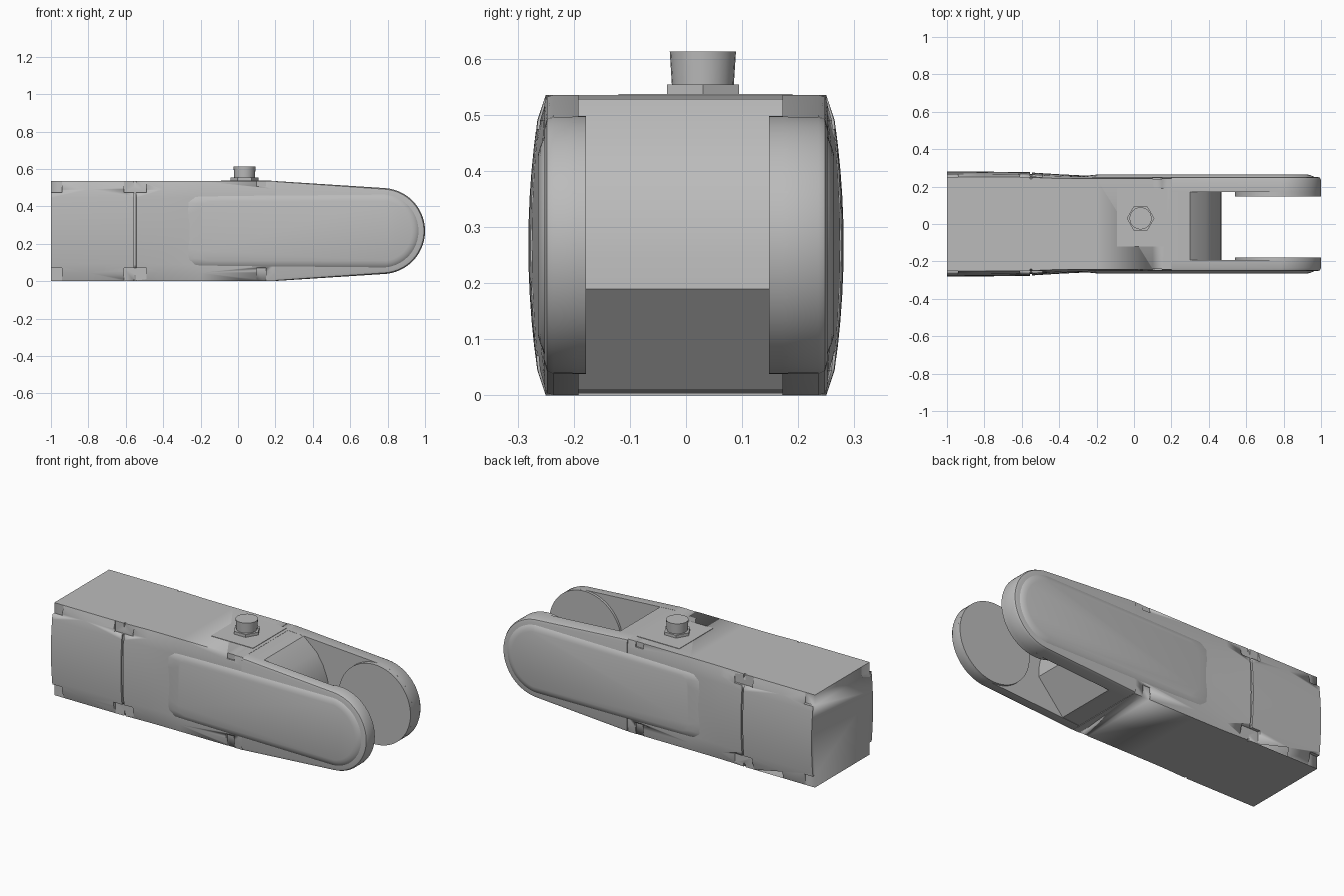
import bpy, bmesh
from math import cos, sin, radians
from mathutils import Matrix

cube = bpy.data.objects.get("Cube")
if cube:
    bpy.data.objects.remove(cube, do_unlink=True)

grey = bpy.data.materials.new("satin grey")
grey.use_nodes = True
grey.diffuse_color = (0.5, 0.5, 0.5, 1)
grey.node_tree.nodes["Principled BSDF"].inputs["Base Color"].default_value = (0.5, 0.5, 0.5, 1)

TOP, MID, BOSS_X, BOSS_R = 0.535, 0.268, 0.77, 0.23


def finish(name, bm, angle=30):
    bmesh.ops.recalc_face_normals(bm, faces=bm.faces[:])
    mesh = bpy.data.meshes.new(name)
    bm.to_mesh(mesh)
    bm.free()
    mesh.materials.append(grey)
    ob = bpy.data.objects.new(name, mesh)
    bpy.context.collection.objects.link(ob)
    bpy.ops.object.select_all(action="DESELECT")
    ob.select_set(True)
    bpy.context.view_layer.objects.active = ob
    bpy.ops.object.shade_smooth_by_angle(angle=radians(angle))
    return ob


def loft(name, rings, angle=30):
    """Skin a list of equal rings and cap both ends."""
    bm = bmesh.new()
    loops = [[bm.verts.new(p) for p in ring] for ring in rings]
    for a, b in zip(loops, loops[1:]):
        for i in range(len(a)):
            j = (i + 1) % len(a)
            bm.faces.new((a[i], a[j], b[j], b[i]))
    bm.faces.new(loops[0])
    bm.faces.new(loops[-1])
    return finish(name, bm, angle)


def box(name, x, y, z):
    bm = bmesh.new()
    bmesh.ops.create_cube(bm, size=1)
    for v in bm.verts:
        v.co = [r[0] if c < 0 else r[1] for c, r in zip(v.co, (x, y, z))]
    return finish(name, bm)


def prism(name, sides, r1, r2, z0, z1, turn=0):
    bm = bmesh.new()
    bmesh.ops.create_cone(bm, cap_ends=True, segments=sides, radius1=r1, radius2=r2, depth=z1 - z0,
                          matrix=Matrix.Translation((0.035, 0.03, (z0 + z1) / 2)) @ Matrix.Rotation(turn, 4, "Z"))
    return finish(name, bm)


def outline(y, r, x0, half, corner=0.0):
    """Side outline with a round nose; half is the half height at its rear end x0."""
    pts = [(BOSS_X + r * cos(radians(a)), y, MID + r * sin(radians(a))) for a in range(-86, 87, 4)]
    rear = [(x0 + corner, half), (x0 + corner * 0.3, half - corner * 0.3), (x0, half - corner)]
    if not corner:
        rear = [(x0, half)]
    pts += [(x, y, MID + h) for x, h in rear]
    pts += [(x, y, MID - h) for x, h in reversed(rear)]
    return pts


def section(x, edge, bulge):
    """Cross-section with flat top and bottom and bowed sides."""
    side = []
    for i in range(13):
        t = i / 12
        side.append((edge + (bulge - edge) * (1 - (2 * t - 1) ** 2), t * TOP))
    side[0] = (edge - 0.008, 0)
    side[-1] = (edge - 0.008, TOP)
    return [(x, y, z) for y, z in side] + [(x, -y, z) for y, z in reversed(side)]


# Main housing, with the seam between the rear sleeve and the body
body = loft("housing", [section(*s) for s in (
    (-1, 0.258, 0.281), (-0.8, 0.258, 0.28), (-0.556, 0.258, 0.277), (-0.555, 0.248, 0.267),
    (-0.545, 0.248, 0.267), (-0.544, 0.257, 0.275), (-0.4, 0.251, 0.266),
    (-0.3, 0.25, 0.261), (-0.2, 0.25, 0.255), (0.2, 0.25, 0.252))])

# Clip pockets cut in the housing's long edges
for x0, x1 in ((-1.02, -0.94), (-0.61, -0.49), (0.1, 0.15)):
    for z0, z1 in ((-0.02, 0.07), (0.475, 0.56)):
        if x0 > 0 and z0 > 0:
            z0 = 0.505
        for s in (-1, 1):
            depth = 0.24 if x0 > 0 else 0.25
            cutter = box("pocket_cutter", (x0, x1), sorted((s * depth, s * 0.32)), (z0, z1))
            cutter.hide_render = True
            mod = body.modifiers.new("pocket", "BOOLEAN")
            mod.operation = "DIFFERENCE"
            mod.solver = "EXACT"
            mod.object = cutter
            bpy.context.view_layer.objects.active = body
            bpy.ops.object.modifier_apply(modifier=mod.name)
            bpy.data.objects.remove(cutter, do_unlink=True)

# Fork arms, inner bosses and outer side covers
for side, s, inner, boss in (("left", 1, 0.172, 0.148), ("right", -1, 0.192, 0.178)):
    half = TOP - MID
    loft(side + "_fork_arm", [
        outline(s * inner, BOSS_R, 0.2, half),
        outline(s * 0.236, BOSS_R, 0.2, half),
        outline(s * 0.248, BOSS_R - 0.006, 0.2, half - 0.003),
        outline(s * 0.252, BOSS_R - 0.02, 0.2, half - 0.015)])
    disc = [[(BOSS_X + BOSS_R * cos(radians(a)), s * y, MID + BOSS_R * sin(radians(a)))
             for a in range(0, 360, 6)] for y in (boss, inner + 0.01)]
    loft(side + "_inner_boss", disc)
    loft(side + "_side_cover", [
        outline(s * 0.245, 0.2, -0.36, 0.19, 0.1),
        outline(s * 0.252, 0.195, -0.34, 0.185, 0.1),
        outline(s * 0.260, 0.175, -0.24, 0.168, 0.07),
        outline(s * 0.264, 0.16, -0.2, 0.16, 0.05)], 40)

# Web joining the arms, with a pointed nose at the fork's root
web = ((0.15, 0.003), (0.2, 0.003), (0.31, 0.01), (0.468, 0.19), (0.465, 0.25), (0.452, 0.32),
       (0.425, 0.39), (0.385, 0.455), (0.3, 0.528), (0.2, 0.534), (0.15, 0.534))
loft("fork_web", [[(x, y, z) for x, z in web] for y in (-0.2, 0.18)])

# Service hatch and cable fitting on the top
box("top_hatch", (-0.09, 0.18), (-0.12, 0.19), (0.53, 0.5375))
prism("fitting_nut", 6, 0.074, 0.074, 0.53, 0.554, radians(30))
prism("fitting_cap", 24, 0.055, 0.059, 0.55, 0.613)
